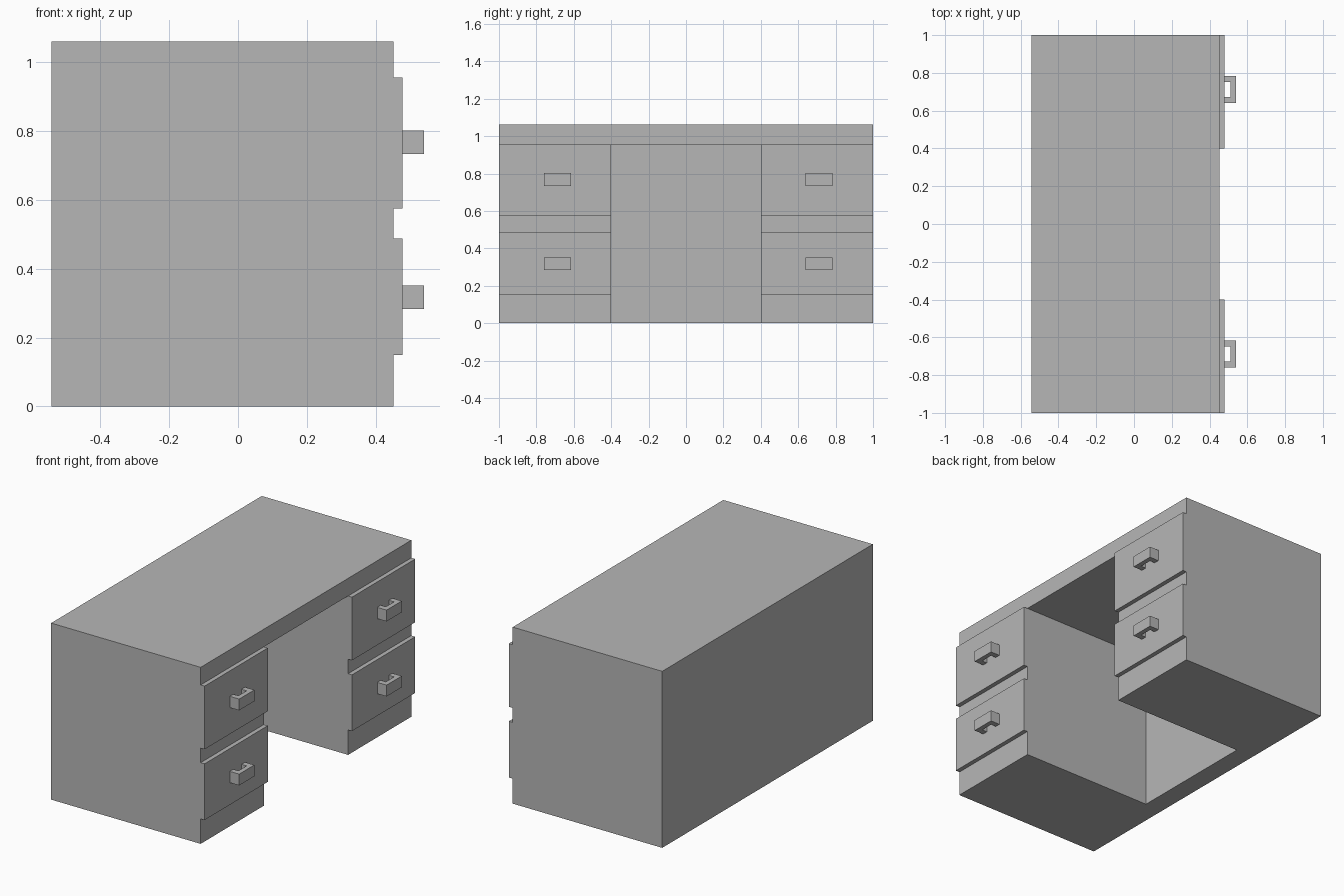
import bpy
import bmesh
from mathutils import Matrix, Vector

if "Cube" in bpy.data.objects:
    bpy.data.objects.remove(bpy.data.objects["Cube"], do_unlink=True)

# Single plain material
grey = bpy.data.materials.new("plain_grey")
grey.use_nodes = True
colour = (0.47, 0.47, 0.47, 1)
grey.diffuse_color = colour
grey.node_tree.nodes["Principled BSDF"].inputs["Base Color"].default_value = colour


def make_object(name, bm):
    bmesh.ops.recalc_face_normals(bm, faces=bm.faces)
    mesh = bpy.data.meshes.new(name)
    bm.to_mesh(mesh)
    bm.free()
    mesh.materials.append(grey)
    obj = bpy.data.objects.new(name, mesh)
    bpy.context.collection.objects.link(obj)
    return obj


def box(name, low, high):
    low, high = Vector(low), Vector(high)
    bm = bmesh.new()
    bmesh.ops.create_cube(
        bm, size=1,
        matrix=Matrix.Translation((low + high) / 2) @ Matrix.Diagonal((*(high - low), 1)))
    return make_object(name, bm)


def extrusion(name, outline, bottom, top):
    bm = bmesh.new()
    face = bm.faces.new([bm.verts.new((x, y, bottom)) for x, y in outline])
    result = bmesh.ops.extrude_face_region(bm, geom=[face])
    verts = [v for v in result["geom"] if isinstance(v, bmesh.types.BMVert)]
    bmesh.ops.translate(bm, verts=verts, vec=(0, 0, top - bottom))
    return make_object(name, bm)


BACK, FRONT, DRAWER_FACE, HANDLE_FACE = -0.542, 0.452, 0.478, 0.54
KNEE_BACK, KNEE_HALF, KNEE_TOP = -0.424, 0.4, 0.955

# Desk body with the knee space cut out
body = box("desk_body", (BACK, -1, 0), (FRONT, 1, 1.061))
cutter = box("knee_space_cutter", (KNEE_BACK, -KNEE_HALF, -0.1), (FRONT + 0.1, KNEE_HALF, KNEE_TOP))
cutter.hide_render = True
cut = body.modifiers.new("knee_space", "BOOLEAN")
cut.operation = "DIFFERENCE"
cut.solver = "EXACT"
cut.object = cutter
bpy.context.view_layer.objects.active = body
bpy.ops.object.modifier_apply(modifier=cut.name)
bpy.data.objects.remove(cutter, do_unlink=True)

# Drawer fronts and their U-shaped pulls
rows = {"lower": (0.15, 0.488, 0.283), "upper": (0.575, 0.955, 0.734)}
for side, centre in (("right", -0.7), ("left", 0.7)):
    for row, (bottom, top, grip) in rows.items():
        box(f"{row}_{side}_drawer",
            (FRONT, centre - 0.3, bottom), (DRAWER_FACE, centre + 0.3, top))
        middle, outer, inner = centre + 0.012, 0.072, 0.039
        reach = HANDLE_FACE - 0.028
        outline = [(DRAWER_FACE, -outer), (HANDLE_FACE, -outer),
                   (HANDLE_FACE, outer), (DRAWER_FACE, outer),
                   (DRAWER_FACE, inner), (reach, inner),
                   (reach, -inner), (DRAWER_FACE, -inner)]
        extrusion(f"{row}_{side}_handle",
                  [(x, y + middle) for x, y in outline], grip, grip + 0.068)
